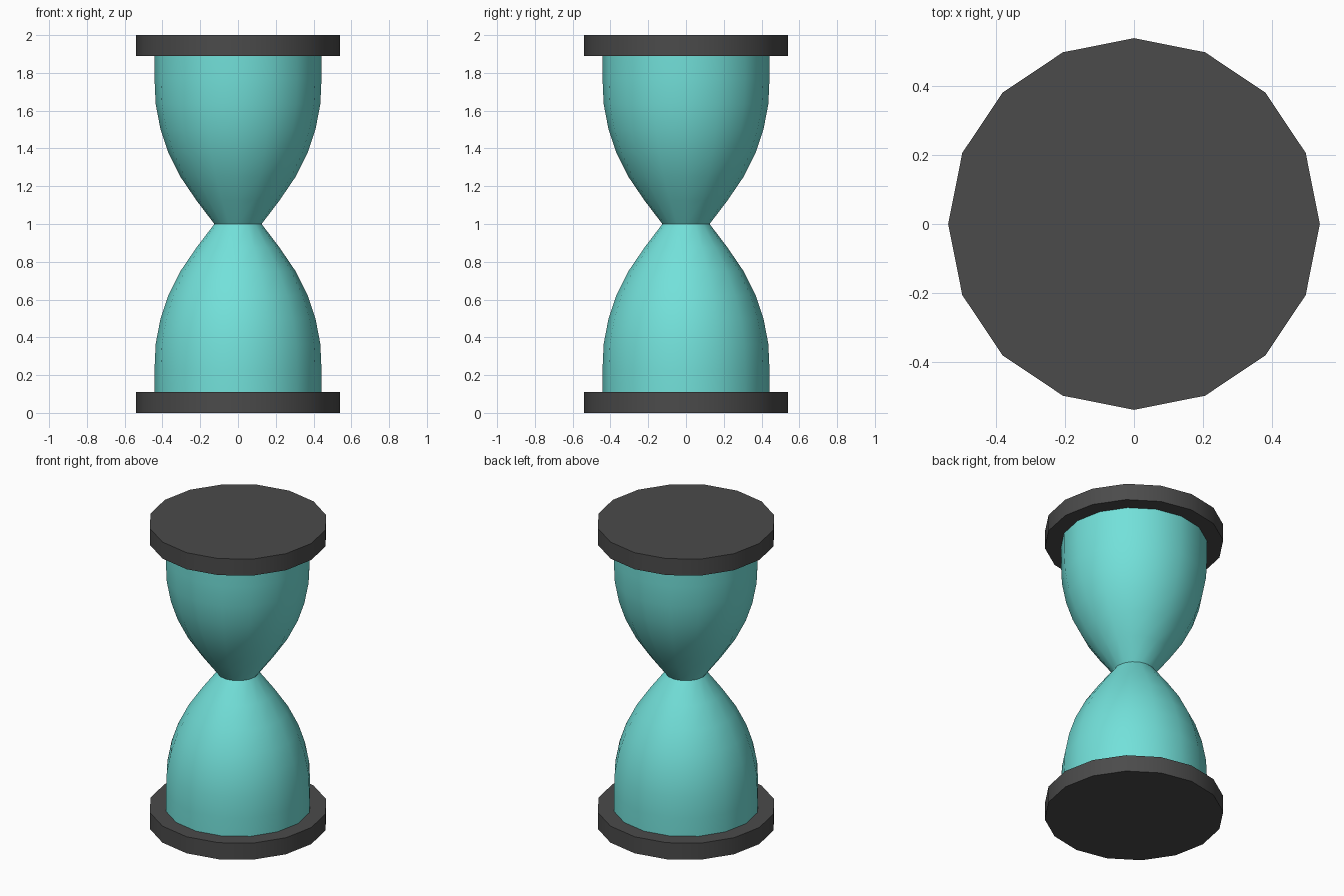
import bpy, bmesh
from math import cos, sin, pi, radians

if "Cube" in bpy.data.objects:
    bpy.data.objects.remove(bpy.data.objects["Cube"])

SIDES = 16


def material(name, color):
    mat = bpy.data.materials.new(name)
    mat.diffuse_color = color
    mat.use_nodes = True
    mat.node_tree.nodes["Principled BSDF"].inputs["Base Color"].default_value = mat.diffuse_color
    return mat


def lathe(name, profile, mat):
    """Revolve (radius, z) points around z and cap both ends."""
    bm = bmesh.new()
    rings = [[bm.verts.new((r * cos(2 * pi * i / SIDES), r * sin(2 * pi * i / SIDES), z))
              for i in range(SIDES)] for r, z in profile]
    for a, b in zip(rings, rings[1:]):
        for i in range(SIDES):
            j = (i + 1) % SIDES
            bm.faces.new((a[i], a[j], b[j], b[i]))
    bm.faces.new(rings[0])
    bm.faces.new(rings[-1])
    bmesh.ops.recalc_face_normals(bm, faces=bm.faces)
    mesh = bpy.data.meshes.new(name)
    bm.to_mesh(mesh)
    bm.free()
    mesh.materials.append(mat)
    obj = bpy.data.objects.new(name, mesh)
    bpy.context.collection.objects.link(obj)
    bpy.ops.object.select_all(action='DESELECT')
    obj.select_set(True)
    bpy.context.view_layer.objects.active = obj
    bpy.ops.object.shade_smooth_by_angle(angle=radians(30))
    return obj


frame = material("dark_frame", (0.07, 0.07, 0.07, 1))
glass = material("teal_glass", (0.17, 0.75, 0.70, 1))

# Round end plates
for name, z in (("bottom_plate", 0.0), ("top_plate", 1.89)):
    lathe(name, [(0.54, z), (0.54, z + 0.11)], frame)

# Hourglass body: lower bulb profile mirrored about the neck at z = 1
half = [(0.442, 0.11), (0.442, 0.23), (0.436, 0.365), (0.41, 0.50),
        (0.37, 0.62), (0.305, 0.75), (0.22, 0.875)]
profile = half + [(0.125, 1.0)] + [(r, 2 - z) for r, z in reversed(half)]
lathe("glass_bulbs", profile, glass)
